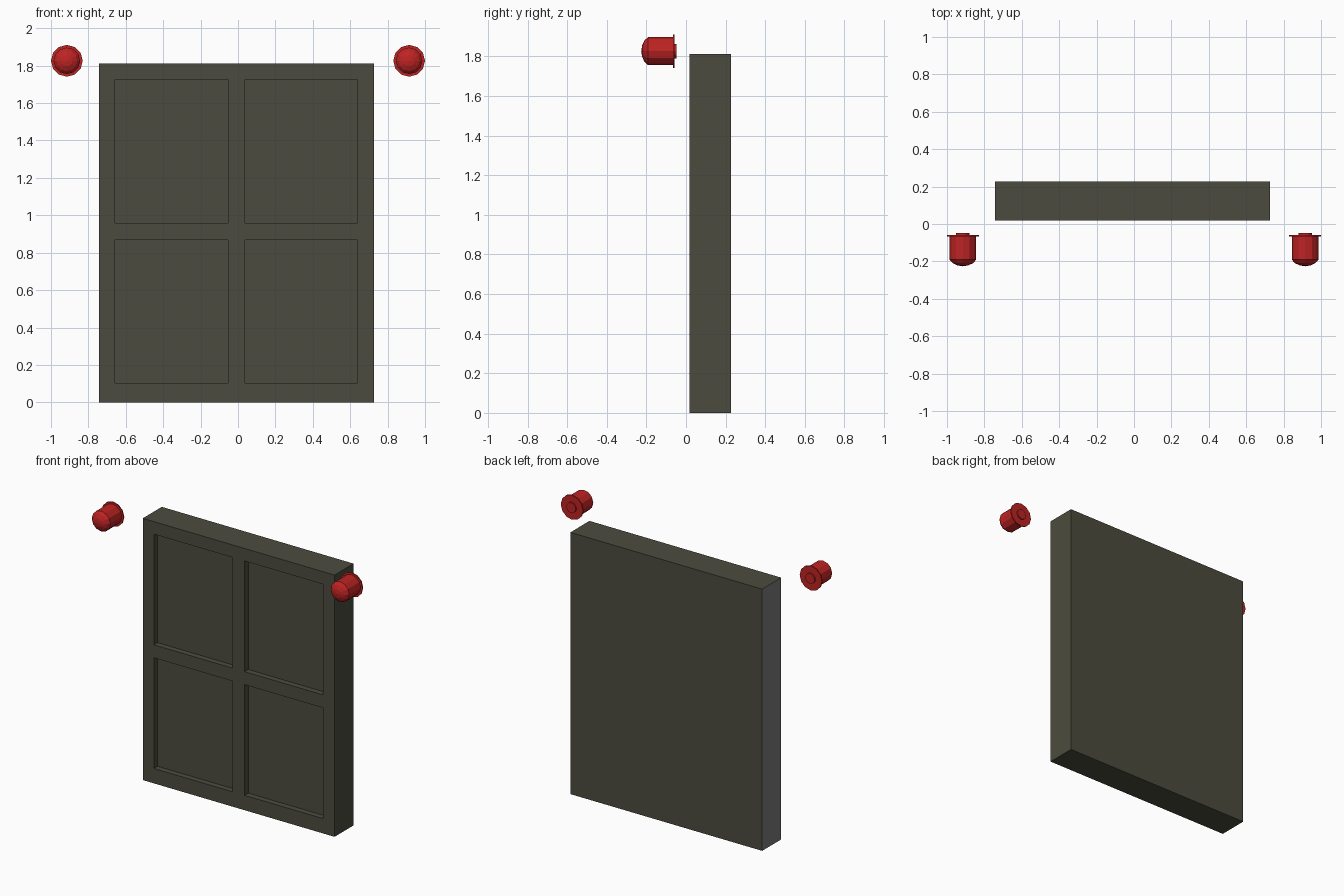
import bpy, bmesh, math
from mathutils import Matrix

if "Cube" in bpy.data.objects:
    bpy.data.objects.remove(bpy.data.objects["Cube"])


def material(name, rgb):
    m = bpy.data.materials.new(name)
    lin = [((c / 255 + 0.055) / 1.055) ** 2.4 for c in rgb]
    m.diffuse_color = (*lin, 1)
    m.use_nodes = True
    m.node_tree.nodes["Principled BSDF"].inputs["Base Color"].default_value = m.diffuse_color
    return m


olive = material("dark olive", (75, 75, 62))
grey = material("mid grey", (124, 122, 124))
red = material("red", (190, 35, 35))


def finish(name, bm, mats):
    bmesh.ops.recalc_face_normals(bm, faces=bm.faces)
    me = bpy.data.meshes.new(name)
    bm.to_mesh(me)
    bm.free()
    for m in mats:
        me.materials.append(m)
    ob = bpy.data.objects.new(name, me)
    bpy.context.collection.objects.link(ob)


# Panel: gridded front with four recessed windows, plain sides and back
XS = [-0.742, -0.657, -0.054, 0.038, 0.639, 0.727]
ZS = [0, 0.103, 0.869, 0.959, 1.725, 1.812]
FRONT, BACK, DEPTH = 0.018, 0.226, 0.04
bm = bmesh.new()
grid = [[bm.verts.new((x, FRONT, z)) for z in ZS] for x in XS]
windows = []
for i in range(5):
    for j in range(5):
        f = bm.faces.new((grid[i][j], grid[i + 1][j], grid[i + 1][j + 1], grid[i][j + 1]))
        if i in (1, 3) and j in (1, 3):
            windows.append(f)
outline = [e for e in bm.edges if e.is_boundary]
ext = bmesh.ops.extrude_edge_only(bm, edges=outline)["geom"]
for v in ext:
    if isinstance(v, bmesh.types.BMVert):
        v.co.y = BACK
bmesh.ops.contextual_create(bm, geom=[e for e in ext if isinstance(e, bmesh.types.BMEdge)])
sunk = bmesh.ops.extrude_discrete_faces(bm, faces=windows)["faces"]
for f in sunk:
    rim = list(f.verts)
    bmesh.ops.translate(bm, vec=(0, DEPTH, 0), verts=rim)
bmesh.ops.recalc_face_normals(bm, faces=bm.faces)
# left outer side is grey
for f in bm.faces:
    if f.calc_center_median().x < XS[0] + 0.001:
        f.material_index = 1
bmesh.ops.dissolve_limit(bm, angle_limit=0.01, verts=bm.verts, edges=bm.edges, delimit={'MATERIAL'})
finish("window_panel", bm, [olive, grey])

# Lamps: lathed profile (radius, y) around the y axis
PROFILE = [(0, -0.226), (0.03, -0.221), (0.055, -0.209), (0.071, -0.191),
           (0.071, -0.066), (0.085, -0.066), (0.085, -0.058),
           (0.036, -0.058), (0.036, -0.049), (0, -0.049)]
for side, x in (("left", -0.915), ("right", 0.915)):
    bm = bmesh.new()
    vs = [bm.verts.new((r, y, 0)) for r, y in PROFILE]
    es = [bm.edges.new(p) for p in zip(vs, vs[1:])]
    bmesh.ops.spin(bm, geom=vs + es, cent=(0, 0, 0), axis=(0, 1, 0),
                   angle=math.tau, steps=12, use_merge=False)
    bmesh.ops.remove_doubles(bm, verts=bm.verts, dist=0.0005)
    bmesh.ops.transform(bm, matrix=Matrix.Translation((x, 0, 1.826)), verts=bm.verts)
    finish(side + "_lamp", bm, [red])
